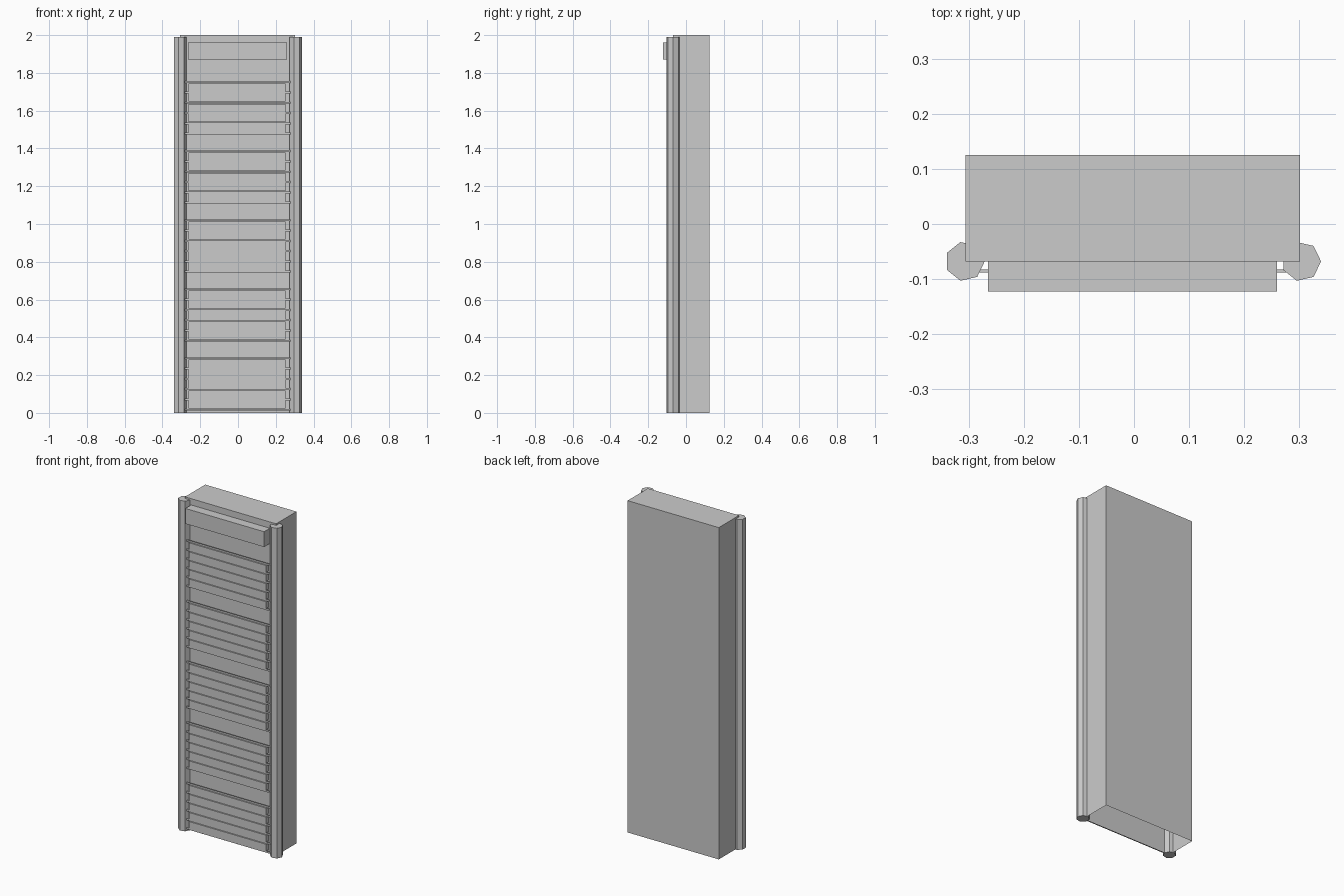
import bpy, bmesh, math

if "Cube" in bpy.data.objects:
    bpy.data.objects.remove(bpy.data.objects["Cube"])


def box(name, x, y, z, open_bottom=False):
    """Axis-aligned box from (min, max) ranges."""
    bm = bmesh.new()
    bmesh.ops.create_cube(bm, size=1)
    for v in bm.verts:
        v.co = [r[0] if c < 0 else r[1] for c, r in zip(v.co, (x, y, z))]
    if open_bottom:
        bm.normal_update()
        low = [f for f in bm.faces if f.normal.z < -0.5]
        bmesh.ops.delete(bm, geom=low, context='FACES_ONLY')
    return finish(name, bm)


def finish(name, bm):
    mesh = bpy.data.meshes.new(name)
    bm.to_mesh(mesh)
    bm.free()
    ob = bpy.data.objects.new(name, mesh)
    bpy.context.collection.objects.link(ob)
    return ob


def post(name, x):
    """Seven-sided upright with a vertex pointing to +x."""
    bm = bmesh.new()
    rings = []
    for z in (0, 1.99):
        rings.append([bm.verts.new((x + 0.036 * math.cos(i * math.tau / 7),
                                    -0.068 + 0.036 * math.sin(i * math.tau / 7), z))
                      for i in range(7)])
    for i in range(7):
        j = (i + 1) % 7
        bm.faces.new((rings[0][i], rings[0][j], rings[1][j], rings[1][i]))
    bm.faces.new(rings[0][::-1])
    bm.faces.new(rings[1])
    finish(name, bm)


# Main cabinet, open underneath
box("cabinet", (-0.306, 0.302), (-0.068, 0.125), (0, 2.0), open_bottom=True)

# Uprights on the front corners
post("left_post", -0.3075)
post("right_post", 0.304)

# Header box near the top
box("header", (-0.265, 0.26), (-0.123, -0.068), (1.87, 1.962))

# Five groups of six thin rails with recessed blocks between them
PITCH = 0.0545
for g in range(5):
    top = 0.289 + g * 0.3655
    for r in range(6):
        z = top - r * PITCH
        box(f"rail_{g}_{r}", (-0.285, 0.28), (-0.088, -0.083), (z - 0.005, z + 0.005))
        if r < 5:
            box(f"block_{g}_{r}", (-0.262, 0.252), (-0.094, -0.068),
                (z - PITCH + 0.006, z - 0.006))
